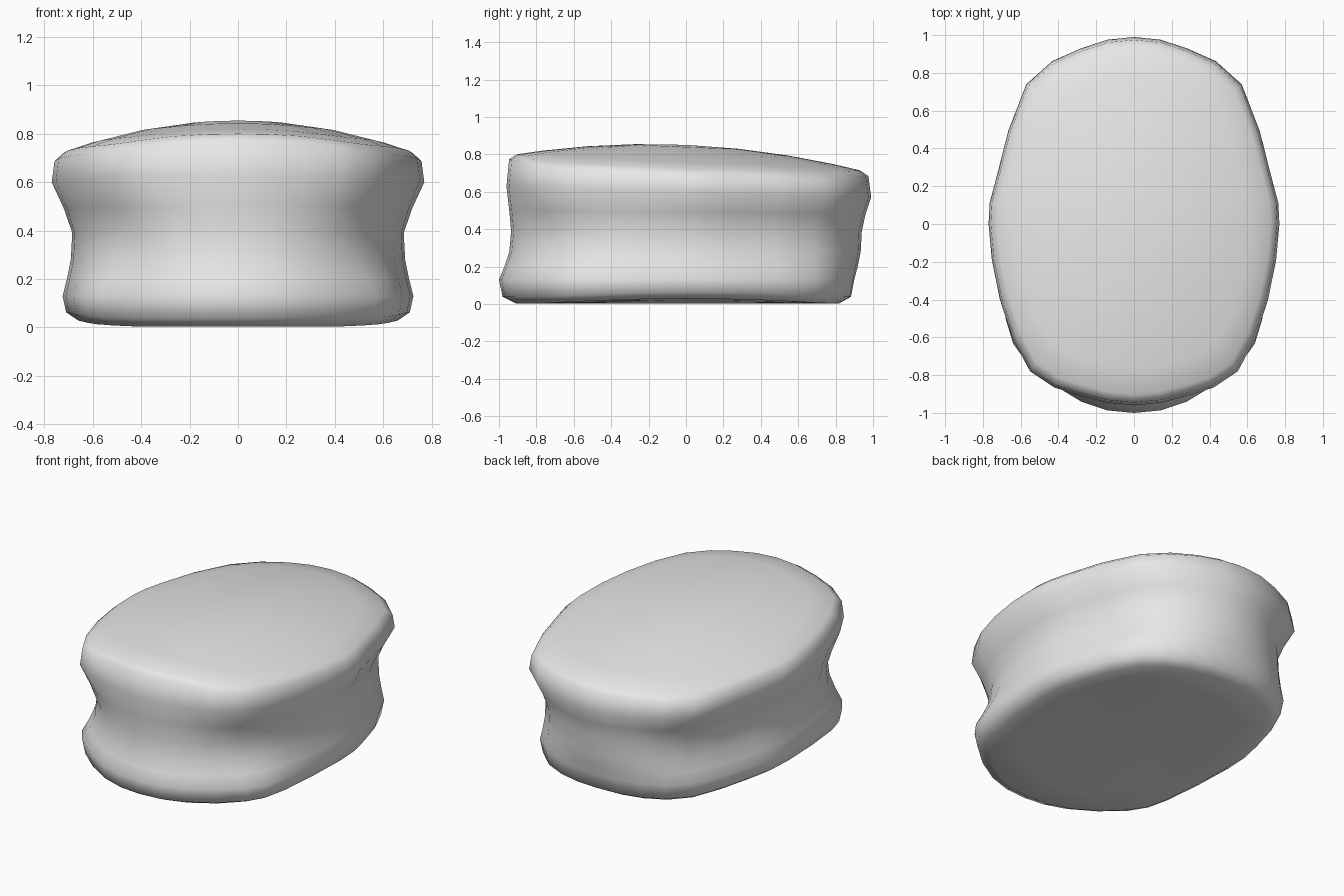
import bpy
import bmesh
from mathutils import Vector

cube = bpy.data.objects.get("Cube")
if cube:
    bpy.data.objects.remove(cube, do_unlink=True)

STEPS = 2  # points made per outline span

# Half outlines in plan, from the middle of the back to the middle of the front
UPPER = [(0, .99), (.28, .93), (.57, .74), (.73, .24), (.77, 0),
         (.71, -.4), (.55, -.78), (.28, -.91), (0, -.96)]
WAIST = [(0, .94), (.26, .88), (.49, .69), (.64, .25), (.685, 0),
         (.64, -.4), (.49, -.70), (.26, -.88), (0, -.935)]
LOWER = [(0, .90), (.28, .86), (.53, .69), (.68, .3), (.725, 0),
         (.68, -.5), (.57, -.73), (.28, -.94), (0, -1)]


def closed_outline(half):
    """Mirror a half outline and round it with a smooth closed curve."""
    pts = [Vector(p) for p in half]
    pts += [Vector((-p.x, p.y)) for p in reversed(pts[1:-1])]
    n, out = len(pts), []
    for i in range(n):
        a, b, c, d = (pts[(i + k) % n] for k in (-1, 0, 1, 2))
        for s in range(STEPS):
            t = s / STEPS
            out.append(b + (c - a) * t / 2
                       + (a * 2 - b * 5 + c * 4 - d) * t**2 / 2
                       + (b * 3 - a - c * 3 + d) * t**3 / 2)
    return out


def blend(a, b, t):
    return [p.lerp(q, t) for p, q in zip(a, b)]


def top_z(x, y):
    """Gently domed top that slopes down to the back."""
    return .855 - .25 * x * x - .11 * (y + .2)**2


def bottom_z(x, y):
    """Shallow arch along the underside."""
    return .003 + .025 * max(0, 1 - (y / .75)**2) * min(1, abs(x) / .5)


def level(z, tilt=0):
    return lambda x, y: z + tilt * y


upper, waist, lower = map(closed_outline, (UPPER, WAIST, LOWER))

# Each ring: outline, scale, height rule; underside first, then sides, then dome
rings = [(lower, s, bottom_z) for s in (.35, .7, .91)]
rings += [
    (lower, .98, lambda x, y: bottom_z(x, y) + .035),
    (lower, 1, level(.13)),
    (blend(lower, waist, .45), 1, level(.2)),
    (blend(lower, waist, .85), 1, level(.28)),
    (waist, 1, level(.39)),
    (blend(waist, upper, .4), 1, level(.49, -.01)),
    (upper, 1, level(.60, -.03)),
    (upper, .985, lambda x, y: top_z(x, y) - .02),
]
rings += [(upper, s, top_z) for s in (.94, .8, .55, .28)]

bm = bmesh.new()
loops = []
for outline, scale, height in rings:
    flat = [p * scale for p in outline]
    loops.append([bm.verts.new((p.x, p.y, height(p.x, p.y))) for p in flat])

count = len(upper)
for low, high in zip(loops, loops[1:]):
    for i in range(count):
        j = (i + 1) % count
        bm.faces.new((low[i], low[j], high[j], high[i]))

# Close the underside and the dome with fans
for loop, height in ((loops[0], bottom_z), (loops[-1], top_z)):
    centre = bm.verts.new((0, 0, height(0, 0)))
    for i in range(count):
        bm.faces.new((loop[i], loop[(i + 1) % count], centre))

bmesh.ops.recalc_face_normals(bm, faces=bm.faces)
mesh = bpy.data.meshes.new("waisted_block")
bm.to_mesh(mesh)
bm.free()

# Plain grey material
grey = bpy.data.materials.new("light_grey")
grey.use_nodes = True
colour = (.8, .8, .8, 1)
grey.diffuse_color = colour
grey.node_tree.nodes["Principled BSDF"].inputs["Base Color"].default_value = colour
mesh.materials.append(grey)

for face in mesh.polygons:
    face.use_smooth = True

block = bpy.data.objects.new("waisted_block", mesh)
bpy.context.collection.objects.link(block)
